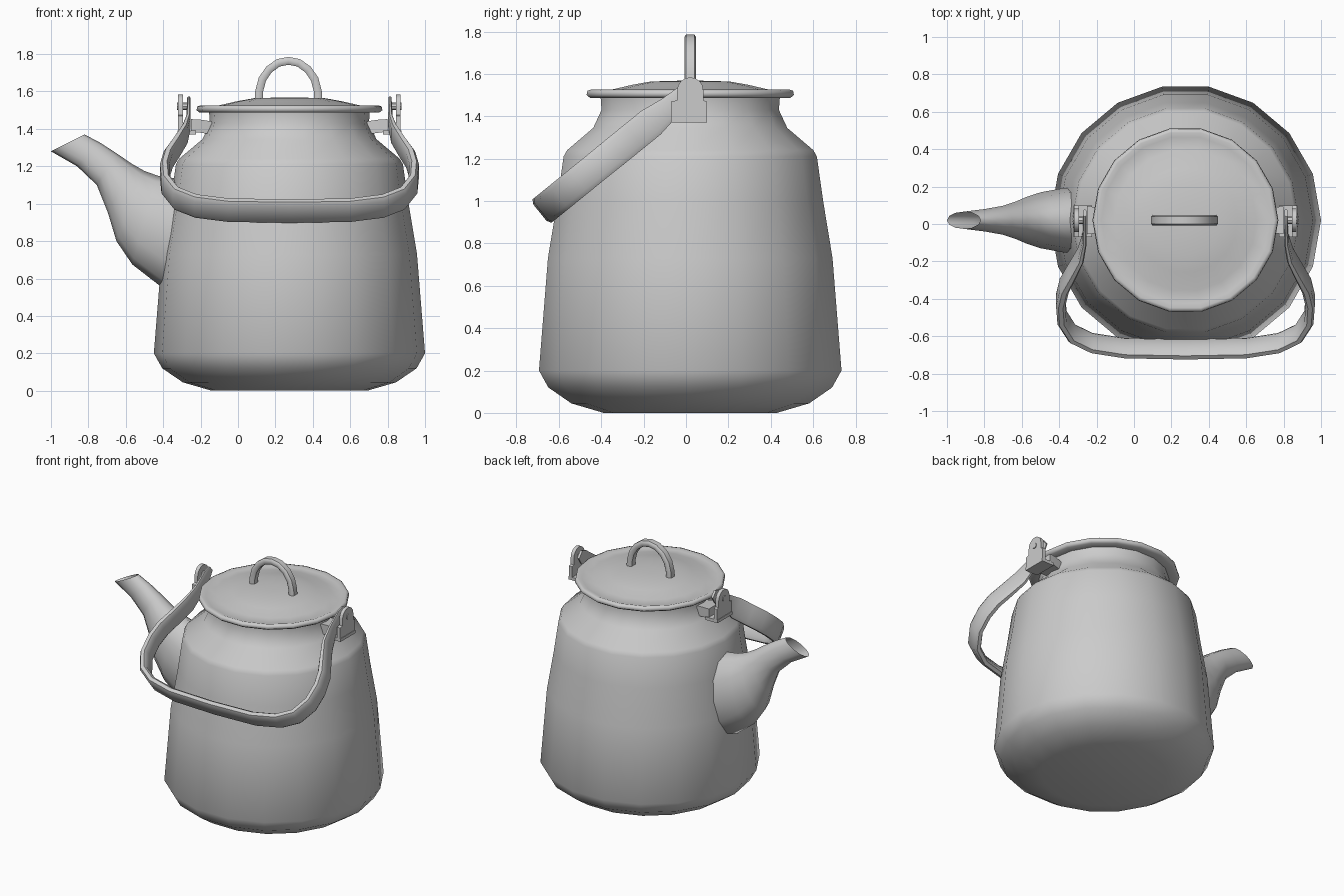
import bpy, bmesh
from math import sin, cos, pi, radians
from mathutils import Vector

if "Cube" in bpy.data.objects:
    bpy.data.objects.remove(bpy.data.objects["Cube"])

CX, CY = 0.275, 0.02   # axis of the pot


def finish(bm, name, angle):
    bmesh.ops.recalc_face_normals(bm, faces=bm.faces)
    me = bpy.data.meshes.new(name)
    bm.to_mesh(me)
    bm.free()
    ob = bpy.data.objects.new(name, me)
    bpy.context.collection.objects.link(ob)
    bpy.ops.object.select_all(action='DESELECT')
    ob.select_set(True)
    bpy.context.view_layer.objects.active = ob
    bpy.ops.object.shade_smooth_by_angle(angle=radians(angle))
    return ob


def loft(name, rings, cap_start=True, cap_end=True, angle=50):
    """Skin a sequence of closed rings that have equal point counts."""
    bm = bmesh.new()
    vs = [[bm.verts.new(p) for p in ring] for ring in rings]
    n = len(vs[0])
    for a, b in zip(vs, vs[1:]):
        for i in range(n):
            j = (i + 1) % n
            bm.faces.new((a[i], a[j], b[j], b[i]))
    if cap_start:
        bm.faces.new(vs[0])
    if cap_end:
        bm.faces.new(vs[-1])
    return finish(bm, name, angle)


def revolve(name, profile, sides=18, angle=50):
    rings = [[(CX + r * cos(2 * pi * i / sides), CY + r * sin(2 * pi * i / sides), z)
              for i in range(sides)] for r, z in profile]
    return loft(name, rings, angle=angle)


def strap(name, path, side, sizes, section, angle=50):
    """Sweep a section along a planar path; side is the plane normal."""
    rings = []
    for k, p in enumerate(path):
        t = (path[min(k + 1, len(path) - 1)] - path[max(k - 1, 0)]).normalized()
        out = t.cross(side).normalized()
        w, h = sizes[k]
        rings.append([p + side * (u * w) + out * (v * h) for u, v in section])
    return loft(name, rings, angle=angle)


def prism(name, profile, w0, w1, s):
    """YZ profile extruded between distances w0 and w1 from the pot axis."""
    return loft(name, [[(CX + s * w, CY + y, z) for y, z in profile] for w in (w0, w1)],
                angle=30)


SECTION = [(1, .5), (.7, 1), (-.7, 1), (-1, .5), (-1, -.5), (-.7, -1), (.7, -1), (1, -.5)]

# Pot body and lid
revolve("pot_body", [(.415, 0), (.57, .045), (.68, .12), (.725, .2), (.682, .73),
                     (.637, 1.0), (.607, 1.21), (.59, 1.24), (.465, 1.345),
                     (.425, 1.43), (.43, 1.495)], angle=60)
revolve("lid", [(.42, 1.487), (.48, 1.487), (.497, 1.5), (.493, 1.52), (.475, 1.526),
                (.45, 1.517), (.38, 1.525), (.28, 1.548), (.19, 1.564), (.05, 1.568)],
        angle=80)

# Lid loop
half = [(-.16, 1.52), (-.157, 1.6), (-.14, 1.665), (-.105, 1.717), (-.055, 1.753)]
loop = half + [(0, 1.764)] + [(-x, z) for x, z in reversed(half)]
strap("lid_loop", [Vector((CX - .005 + x, CY, z)) for x, z in loop],
      Vector((0, 1, 0)), [(.028, .021)] * len(loop), SECTION)

# Spout: upper and lower edge points plus half width
spout = [(-.30, 1.12, -.35, .56, .175), (-.345, 1.137, -.41, .555, .172),
         (-.43, 1.15, -.565, .675, .15), (-.50, 1.175, -.65, .80, .125),
         (-.57, 1.215, -.695, .95, .10), (-.65, 1.27, -.755, 1.10, .077),
         (-.735, 1.325, -.86, 1.2, .06), (-.82, 1.37, -1.0, 1.28, .046)]
rings = []
for ux, uz, lx, lz, hw in spout:
    up, low = Vector((ux, CY, uz)), Vector((lx, CY, lz))
    mid, ax = (up + low) / 2, (up - low) / 2
    rings.append([mid + ax * cos(2 * pi * i / 12) + Vector((0, hw * sin(2 * pi * i / 12), 0))
                  for i in range(12)])
loft("spout", rings, cap_end=False, angle=70)

# Swinging carry handle, hanging towards the front
pivot = Vector((CX, CY, 1.52))
down = Vector((0, -.777, -.63))
normal = Vector((0, .63, -.777))
half = [(.538, -.05, .028, .009), (.538, 0, .047, .009), (.54, .13, .055, .012),
        (.56, .24, .072, .017), (.605, .35, .072, .022), (.648, .45, .072, .025),
        (.667, .55, .071, .025), (.66, .67, .071, .025), (.605, .78, .071, .025),
        (.50, .845, .071, .025), (.325, .88, .071, .025)]
full = [(-w, d, a, b) for w, d, a, b in half] + [(0, .888, .071, .025)] + half[::-1]
strap("carry_handle", [pivot + Vector((w, 0, 0)) + down * d for w, d, a, b in full],
      normal, [(a, b) for w, d, a, b in full], SECTION)

# Handle brackets on both sides
tab = [(-.09, 1.38), (.08, 1.38), (.08, 1.47), (.062, 1.475)]
tab += [(.062 * cos(a * pi / 8), 1.522 + .062 * sin(a * pi / 8)) for a in range(9)]
tab += [(-.062, 1.475), (-.09, 1.47)]
for s, side in ((-1, "left"), (1, "right")):
    prism(side + "_bracket_plate", tab, .57, .595, s)
    prism(side + "_bracket_floor", [(-.09, 1.37), (.08, 1.37), (.08, 1.392), (-.09, 1.392)],
          .50, .598, s)
    arm = [(-.08, 1.375, 1.44), (-.06, 1.37, 1.45)]
    loft(side + "_bracket_arm",
         [[(CX + s * w, CY + y, z) for y, z in ((-h, a), (h, a), (h, b), (-h, b))]
          for w, h, a, b in ((.38, .05, 1.365, 1.435), (.48, .07, 1.38, 1.45),
                             (.525, .075, 1.385, 1.452))], angle=30)
    # Pivot pin
    prism(side + "_pivot_pin", [(.02 * cos(a * pi / 4), 1.52 + .02 * sin(a * pi / 4))
                                for a in range(8)], .53, .60, s)
